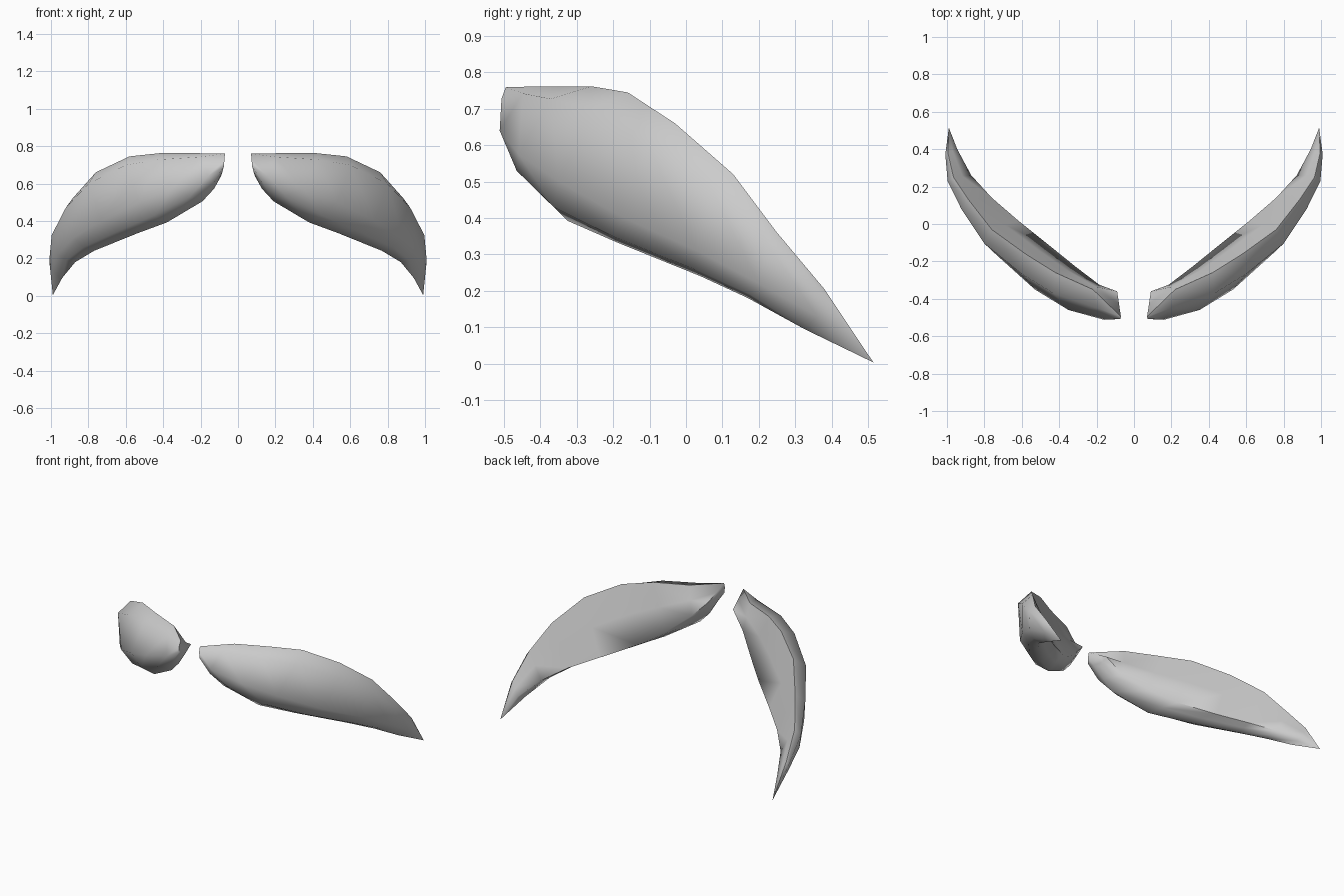
import bpy, bmesh, math
from mathutils import Vector

if "Cube" in bpy.data.objects:
    bpy.data.objects.remove(bpy.data.objects["Cube"])

mat = bpy.data.materials.new("brow_grey")
mat.diffuse_color = (0.6, 0.6, 0.6, 1)
mat.use_nodes = True
mat.node_tree.nodes["Principled BSDF"].inputs["Base Color"].default_value = mat.diffuse_color

# Cross-sections from inner end to outer end: top edge, front, bottom, back
STATIONS = [
    ((.07, -.495, .76), (.076, -.508, .69), (.09, -.42, .64), (.09, -.36, .68)),
    ((.22, -.35, .762), (.16, -.512, .64), (.128, -.43, .572), (.185, -.325, .58)),
    ((.42, -.26, .762), (.35, -.46, .575), (.19, -.42, .505), (.31, -.23, .475)),
    ((.58, -.16, .745), (.53, -.35, .50), (.38, -.325, .392), (.44, -.125, .395)),
    ((.76, -.03, .66), (.73, -.17, .40), (.54, -.19, .333), (.615, .015, .32)),
    ((.885, .13, .52), (.88, .03, .31), (.77, .04, .24), (.76, .14, .26)),
    ((.965, .25, .36), (.965, .20, .22), (.87, .17, .18), (.87, .26, .195)),
    ((.995, .38, .205), (.99, .36, .13), (.94, .325, .095), (.945, .40, .12)),
]
TIP = (.99, .515, .003)
BULGE = (.66, .26, .0, .03)   # rounding of each quarter of the section


def section(points, amount):
    """Eight-sided ring: control points plus bulged midpoints."""
    pts = [Vector(p) for p in points]
    centre = sum(pts, Vector()) / 4
    ring = []
    for i, p in enumerate(pts):
        mid = (p + pts[(i + 1) % 4]) / 2
        ring += [p, mid + (mid - centre) * BULGE[i] * amount]
    return ring


def make_brow(name, side):
    bm = bmesh.new()
    flip = lambda v: (v[0] * side, v[1], v[2])
    rings = [[bm.verts.new(flip(v)) for v in section(s, 0.15 if n == 0 else 1)]
             for n, s in enumerate(STATIONS)]
    # Skin between sections
    for a, b in zip(rings, rings[1:]):
        for i in range(8):
            j = (i + 1) % 8
            bm.faces.new((a[i], a[j], b[j], b[i]))
    # Inner cap and pointed outer tip
    bm.faces.new(rings[0])
    tip = bm.verts.new(flip(TIP))
    for i in range(8):
        bm.faces.new((rings[-1][i], rings[-1][(i + 1) % 8], tip))
    bmesh.ops.recalc_face_normals(bm, faces=bm.faces)
    mesh = bpy.data.meshes.new(name)
    bm.to_mesh(mesh)
    bm.free()
    mesh.materials.append(mat)
    obj = bpy.data.objects.new(name, mesh)
    bpy.context.collection.objects.link(obj)
    bpy.ops.object.select_all(action='DESELECT')
    obj.select_set(True)
    bpy.context.view_layer.objects.active = obj
    bpy.ops.object.shade_smooth_by_angle(angle=math.radians(75))


make_brow("eyebrow_right", 1)
make_brow("eyebrow_left", -1)
